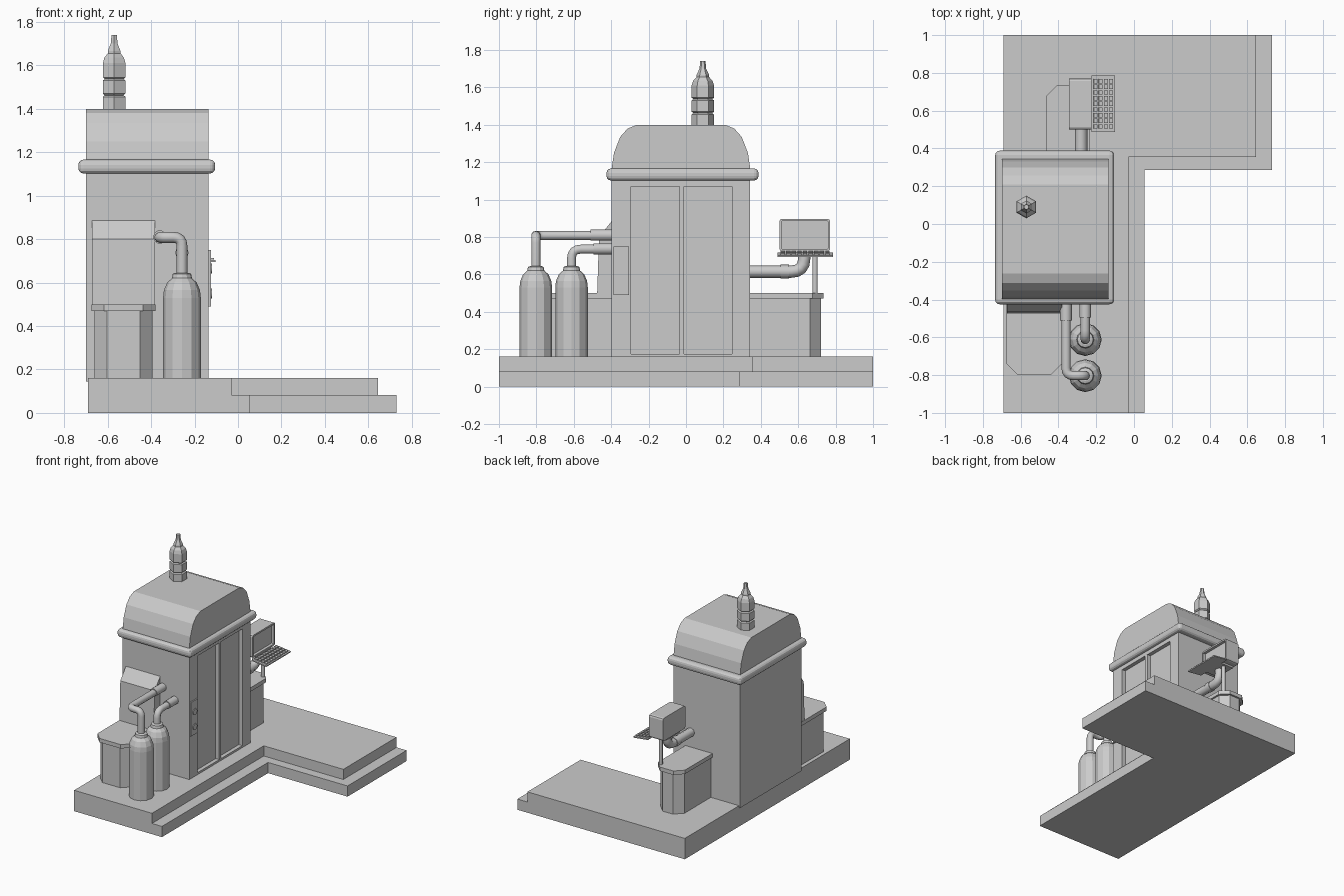
import bpy, bmesh
from math import sin, cos, pi
from mathutils import Vector

if "Cube" in bpy.data.objects:
    bpy.data.objects.remove(bpy.data.objects["Cube"])


def mesh_object(name, bm):
    bmesh.ops.recalc_face_normals(bm, faces=bm.faces[:])
    me = bpy.data.meshes.new(name)
    bm.to_mesh(me)
    bm.free()
    ob = bpy.data.objects.new(name, me)
    bpy.context.collection.objects.link(ob)
    return ob


def prism(name, pts, axis, lo, hi):
    """Extrude a 2D outline along 'x' (pts are y,z) or 'z' (pts are x,y)."""
    bm = bmesh.new()
    place = (lambda p: (lo, *p)) if axis == 'x' else (lambda p: (*p, lo))
    face = bm.faces.new([bm.verts.new(place(p)) for p in pts])
    ext = bmesh.ops.extrude_face_region(bm, geom=[face])
    step = Vector((hi - lo, 0, 0) if axis == 'x' else (0, 0, hi - lo))
    bmesh.ops.translate(bm, vec=step, verts=[v for v in ext['geom'] if isinstance(v, bmesh.types.BMVert)])
    return mesh_object(name, bm)


def box(name, x0, x1, y0, y1, z0, z1):
    return prism(name, [(x0, y0), (x1, y0), (x1, y1), (x0, y1)], 'z', z0, z1)


def bevel(ob, width, segments):
    mod = ob.modifiers.new("bevel", 'BEVEL')
    mod.width, mod.segments = width, segments
    return ob


def lathe(name, profile, x, y, sides, start=0.0):
    """Stack of (radius, z) rings around a vertical axis."""
    bm = bmesh.new()
    rings = [[bm.verts.new((x + r * cos(start + 2 * pi * i / sides),
                            y + r * sin(start + 2 * pi * i / sides), z))
              for i in range(sides)] for r, z in profile]
    for a, b in zip(rings, rings[1:]):
        for i in range(sides):
            j = (i + 1) % sides
            bm.faces.new((a[i], a[j], b[j], b[i]))
    bm.faces.new(rings[0])
    bm.faces.new(rings[-1])
    return mesh_object(name, bm)


def tube(name, pts, radius, bend=0.05, res=3):
    """Pipe along a polyline with rounded elbows."""
    pts = [Vector(p) for p in pts]
    path = [pts[0]]
    for a, b, c in zip(pts, pts[1:], pts[2:]):
        p, q = b + (a - b).normalized() * bend, b + (c - b).normalized() * bend
        path += [p * (1 - t) ** 2 + b * 2 * t * (1 - t) + q * t * t for t in (0, .25, .5, .75, 1)]
    path.append(pts[-1])
    cu = bpy.data.curves.new(name, 'CURVE')
    cu.dimensions = '3D'
    cu.bevel_depth, cu.bevel_resolution, cu.use_fill_caps = radius, res, True
    sp = cu.splines.new('POLY')
    sp.points.add(len(path) - 1)
    for s, p in zip(sp.points, path):
        s.co = (*p, 1)
    ob = bpy.data.objects.new(name, cu)
    bpy.context.collection.objects.link(ob)
    bpy.ops.object.select_all(action='DESELECT')
    ob.select_set(True)
    bpy.context.view_layer.objects.active = ob
    bpy.ops.object.convert(target='MESH')
    return ob


# L-shaped stepped base
def l_shape(xa, xb, y):
    return [(-.69, -1), (xa, -1), (xa, y), (xb, y), (xb, 1), (-.69, 1)]


prism("base_lower_step", l_shape(.055, .73, .285), 'z', 0, .082)
prism("base_upper_step", l_shape(-.03, .645, .355), 'z', .08, .16)

# Booth with domed roof: half profile mirrored about y = -0.027
MID = -.027
half = [(.37, .145), (.37, 1.17), (.358, 1.25), (.325, 1.335), (.285, 1.38), (.235, 1.4)]
outline = [(MID + h, z) for h, z in half] + [(MID - h, z) for h, z in reversed(half)]
booth = prism("booth_body", outline, 'x', -.70, -.135)

# Door recess and doors
cutter = box("door_recess_cutter", -.165, -.1, -.295, .245, .175, 1.07)
cutter.hide_render = True
cutter.hide_viewport = False
cutter.display_type = 'WIRE'
mod = booth.modifiers.new("door_recess", 'BOOLEAN')
mod.object, mod.operation, mod.solver = cutter, 'DIFFERENCE', 'EXACT'
bpy.ops.object.select_all(action='DESELECT')
booth.select_set(True)
bpy.context.view_layer.objects.active = booth
bpy.ops.object.modifier_apply(modifier=mod.name)
bpy.data.objects.remove(cutter)
box("door_centre_post", -.17, -.136, -.035, -.01, .17, 1.075)

# Roof band
bevel(box("roof_band", -.735, -.105, -.425, .388, 1.102, 1.166), .024, 3)

# Control panel beside the door
box("control_panel", -.14, -.125, -.388, -.305, .49, .75)
for i, z in enumerate((.665, .55)):
    tube(f"control_button_{i}", [(-.13, -.346, z), (-.119, -.346, z)], .024)

# Six-sided antenna
lathe("antenna", [(.06, 1.39), (.06, 1.455), (.05, 1.462), (.06, 1.47), (.06, 1.53),
                  (.05, 1.537), (.06, 1.545), (.06, 1.61), (.052, 1.635), (.034, 1.655),
                  (.034, 1.665), (.018, 1.70), (.014, 1.74)], -.57, .09, 6, pi / 2)


# Equipment cabinets with chamfered outer corners, front (s=-1) and back (s=1)
def cabinet(name, x0, x1, wall, end, s):
    for part, m, z0, z1 in (("body", .014, .15, .472), ("lid", 0, .47, .5)):
        a, b, e, c = x0 + m, x1 - m, end - s * m, .058
        prism(f"{name}_{part}", [(a, wall), (b, wall), (b, e - s * c), (b - c, e),
                                 (a + c, e), (a, e - s * c)], 'z', z0, z1)


cabinet("front_cabinet", -.675, -.38, -.38, -.797, -1)
cabinet("back_cabinet", -.465, -.235, .33, .735, 1)

# Hopper box with sloped top
prism("hopper", [(-.38, .495), (-.475, .495), (-.465, .80), (-.395, .888), (-.38, .888)],
      'x', -.673, -.382)

# Gas cylinders
bottle = [(.087, .155), (.087, .53), (.083, .565), (.068, .6), (.046, .62), (.042, .64), (.028, .645)]
for i, y in enumerate((-.803, -.612)):
    lathe(f"gas_cylinder_{i}", bottle, -.258, y, 12)

# Pipes from the cylinders into the booth
tube("outer_pipe", [(-.258, -.803, .62), (-.258, -.803, .808), (-.36, -.803, .808), (-.36, -.39, .808)], .025, .04)
tube("inner_pipe", [(-.258, -.612, .62), (-.258, -.612, .735), (-.258, -.39, .735)], .025, .05)
tube("outer_pipe_sleeve", [(-.36, -.51, .81), (-.36, -.39, .81)], .031)
tube("inner_pipe_sleeve", [(-.258, -.495, .737), (-.258, -.39, .737)], .031)

# Cable duct and post holding the terminal
tube("terminal_duct", [(-.28, .33, .615), (-.28, .632, .615), (-.28, .632, .73)], .033, .07, 2)
tube("terminal_duct_collar", [(-.28, .505, .615), (-.28, .55, .615)], .037, res=2)
tube("terminal_post", [(-.27, .69, .49), (-.27, .69, .73)], .014, res=2)

# Monitor with recessed screen
bm = bmesh.new()
bmesh.ops.create_cube(bm, size=1)
bmesh.ops.scale(bm, vec=(.12, .272, .175), verts=bm.verts)
bmesh.ops.translate(bm, vec=(-.285, .635, .81), verts=bm.verts)
sides = [e for e in bm.edges if abs(e.verts[0].co.x - e.verts[1].co.x) > .1]
bmesh.ops.bevel(bm, geom=sides, offset=.015, segments=2, profile=.5, affect='EDGES')
screen = max(bm.faces, key=lambda f: f.calc_center_median().x)
bmesh.ops.inset_region(bm, faces=[screen], thickness=.013)
inner = bmesh.ops.extrude_face_region(bm, geom=[screen])
bmesh.ops.delete(bm, geom=[screen], context='FACES_ONLY')
bmesh.ops.translate(bm, vec=(-.022, 0, 0), verts=[v for v in inner['geom'] if isinstance(v, bmesh.types.BMVert)])
mesh_object("monitor", bm)

# Keyboard tray tipped down at the outer edge, with a grid of keys
TILT = .12
parts = [box("keyboard_tray", 0, .124, .488, .785, -.009, 0)]
bm = bmesh.new()
for r in range(4):
    for c in range(9):
        key = bmesh.ops.create_cube(bm, size=1)['verts']
        bmesh.ops.scale(bm, vec=(.02, .023, .010), verts=key)
        bmesh.ops.translate(bm, vec=(.021 + .0275 * r, .5165 + .03 * c, .004), verts=key)
parts.append(mesh_object("keyboard_keys", bm))
for ob in parts:
    ob.location = (-.225, 0, .717)
    ob.rotation_euler = (0, TILT, 0)
box("monitor_foot", -.335, -.22, .55, .72, .708, .724)
